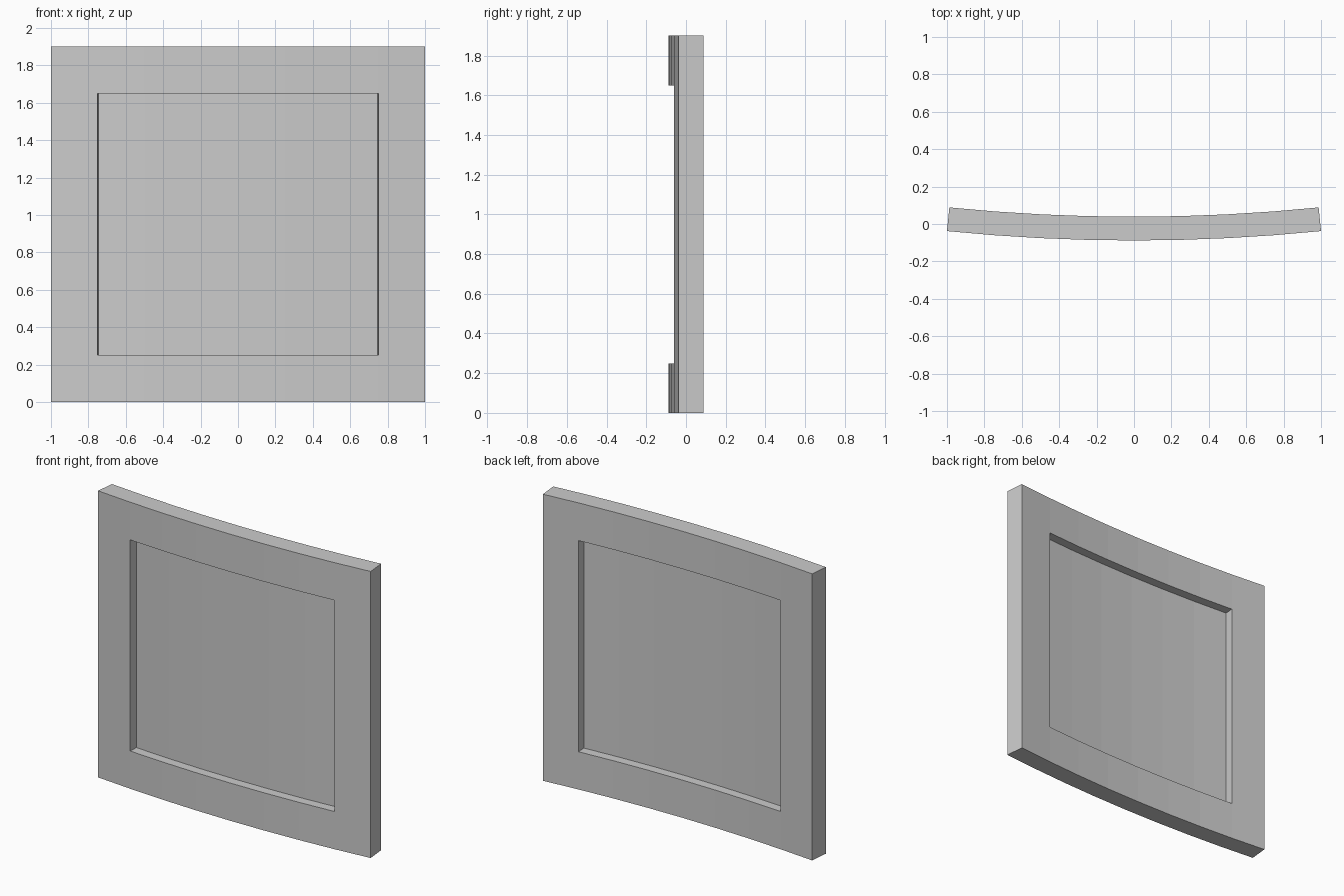
import bpy, bmesh, math

if "Cube" in bpy.data.objects:
    bpy.data.objects.remove(bpy.data.objects["Cube"])

R = 10.0            # radius of the front face
THICK = 0.127       # frame thickness
FRONT = -0.088      # y of the front face at the centre
SEGS = 8
HALF = math.asin(1.0 / R)
ZS = [0.0, 0.25, 1.65, 1.9]


def bend(i, j, depth):
    """Grid position wrapped round a vertical cylinder behind the panel."""
    a = HALF * (2 * i / SEGS - 1)
    r = R - depth
    return (r * math.sin(a), FRONT + R - r * math.cos(a), ZS[j])


def curved_slab(name, cells, d0, d1):
    """Closed curved slab covering the given grid cells from depth d0 to d1."""
    bm = bmesh.new()
    verts = {}

    def v(i, j, d):
        if (i, j, d) not in verts:
            verts[i, j, d] = bm.verts.new(bend(i, j, d))
        return verts[i, j, d]

    for i, j in cells:
        ring = [(i, j), (i + 1, j), (i + 1, j + 1), (i, j + 1)]
        bm.faces.new([v(*p, d0) for p in ring])
        bm.faces.new([v(*p, d1) for p in reversed(ring)])
        # Side walls only where the neighbouring cell is empty
        for k, (di, dj) in enumerate([(0, -1), (1, 0), (0, 1), (-1, 0)]):
            if (i + di, j + dj) not in cells:
                p, q = ring[k], ring[(k + 1) % 4]
                bm.faces.new([v(*q, d0), v(*p, d0), v(*p, d1), v(*q, d1)])
    bmesh.ops.recalc_face_normals(bm, faces=bm.faces)
    mesh = bpy.data.meshes.new(name)
    bm.to_mesh(mesh)
    bm.free()
    obj = bpy.data.objects.new(name, mesh)
    bpy.context.collection.objects.link(obj)
    return obj


grid = {(i, j) for i in range(SEGS) for j in range(3)}
inner = {(i, 1) for i in range(1, SEGS - 1)}

# Outer frame and the thin pane set midway through it
curved_slab("frame", grid - inner, 0.0, THICK)
curved_slab("pane", inner, THICK / 2 - 0.002, THICK / 2 + 0.002)
